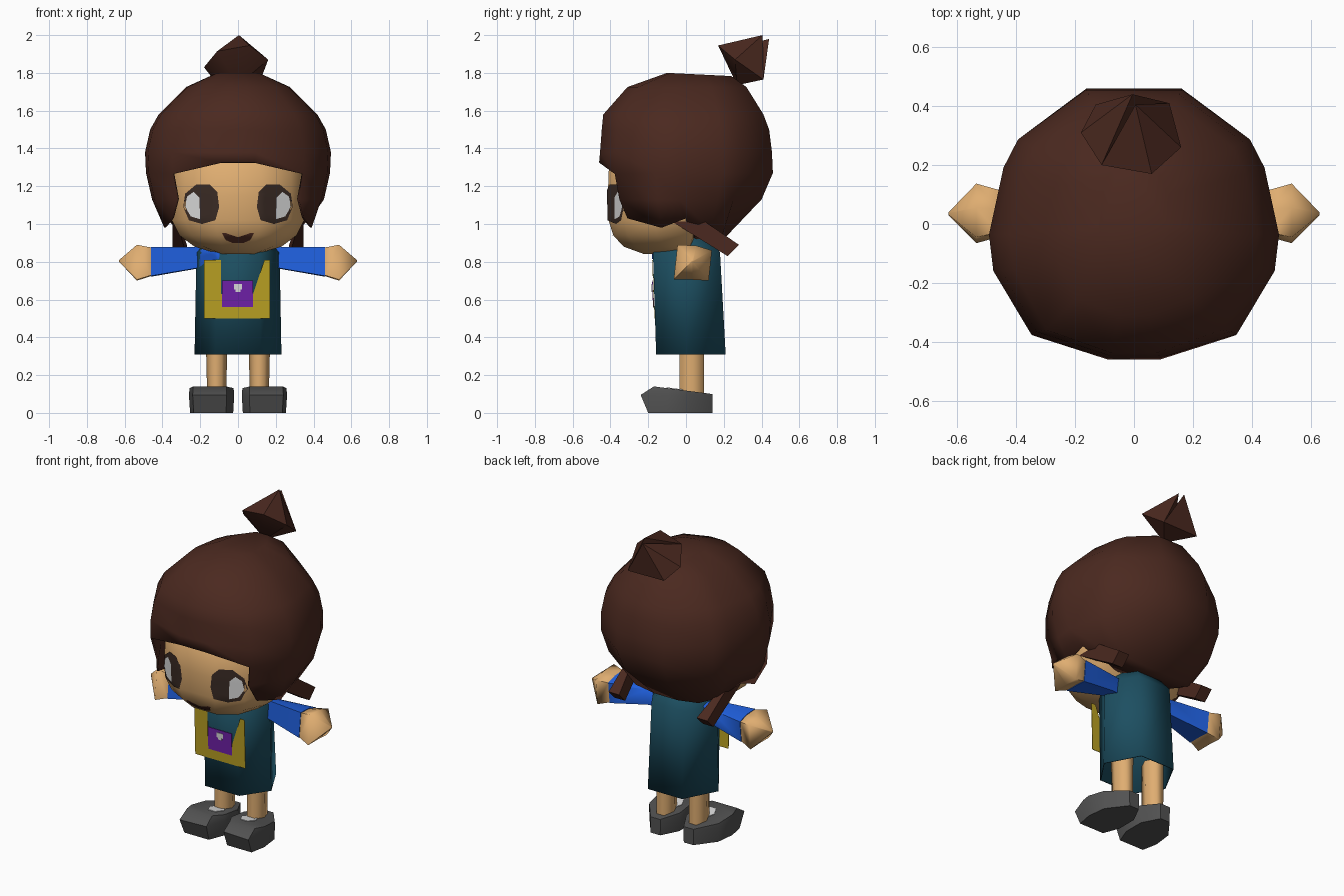
import bpy, bmesh, math
from mathutils import Vector
from mathutils.bvhtree import BVHTree

if "Cube" in bpy.data.objects:
    bpy.data.objects.remove(bpy.data.objects["Cube"])


def mat(name, r, g, b):
    m = bpy.data.materials.new(name)
    m.diffuse_color = (r, g, b, 1)
    m.use_nodes = True
    m.node_tree.nodes["Principled BSDF"].inputs["Base Color"].default_value = m.diffuse_color
    return m


SKIN = mat("skin", .74, .42, .165)
HAIR = mat("hair_brown", .070, .022, .014)
DRESS = mat("dress_teal", .012, .078, .12)
BLUE = mat("sleeve_blue", .014, .115, .72)
YELLOW = mat("bag_yellow", .49, .355, .017)
PURPLE = mat("pocket_purple", .16, .015, .39)
SHOE = mat("shoe_grey", .085, .085, .085)
DARK = mat("eye_dark", .042, .024, .018)
WHITE = mat("white", .7, .7, .7)


def finish(name, verts, faces, material, angle=50, solid=0.0):
    me = bpy.data.meshes.new(name)
    me.from_pydata([tuple(v) for v in verts], [], faces)
    bm = bmesh.new()
    bm.from_mesh(me)
    bmesh.ops.recalc_face_normals(bm, faces=bm.faces)
    bm.to_mesh(me)
    bm.free()
    ob = bpy.data.objects.new(name, me)
    bpy.context.collection.objects.link(ob)
    me.materials.append(material)
    if solid:
        s = ob.modifiers.new("thickness", 'SOLIDIFY')
        s.thickness, s.offset = solid, -1
    bpy.ops.object.select_all(action='DESELECT')
    ob.select_set(True)
    bpy.context.view_layer.objects.active = ob
    if angle:
        bpy.ops.object.shade_smooth_by_angle(angle=math.radians(angle))
    return ob


def loft(name, rings, material, angle=50, open_start=False, solid=0.0):
    """Skin over rings of equal length, capped at the ends."""
    n = len(rings[0])
    verts = [p for r in rings for p in r]
    faces = [(k*n+i, k*n+(i+1) % n, (k+1)*n+(i+1) % n, (k+1)*n+i)
             for k in range(len(rings)-1) for i in range(n)]
    faces.append(tuple(range((len(rings)-1)*n, len(rings)*n)))
    if not open_start:
        faces.append(tuple(range(n)))
    return finish(name, verts, faces, material, angle, solid)


def around(half):
    """Mirror a front-to-back half outline into a full loop."""
    return half + [(-u, v) for u, v in reversed(half) if u > 0]


def ring(outline, z, rx, yf, yb):
    return [(u*rx, v*yb if v > 0 else -v*yf, z) for u, v in outline]


def patch(name, target, outline, material, lift, sx=1):
    """Thin painted plate draped on the front of a target object."""
    bvh = BVHTree.FromPolygons([v.co for v in target.data.vertices],
                               [p.vertices for p in target.data.polygons])
    pts = [Vector((x*sx, z)) for x, z in outline]
    pts = [a.lerp(b, t/3) for a, b in zip(pts, pts[1:]+pts[:1]) for t in range(3)]
    c = sum(pts, Vector((0, 0)))/len(pts)
    flat = [c.lerp(p, s) for s in (1, .8, .6, .4, .2) for p in pts] + [c]
    verts = []
    for p in flat:
        hit = bvh.ray_cast(Vector((p.x, -2, p.y)), Vector((0, 1, 0)))[0]
        verts.append((p.x, (hit.y if hit else -.1)-lift, p.y))
    n = len(pts)
    faces = [(k*n+i, k*n+(i+1) % n, (k+1)*n+(i+1) % n, (k+1)*n+i)
             for k in range(4) for i in range(n)]
    faces += [(4*n+i, 4*n+(i+1) % n, 5*n) for i in range(n)]
    return finish(name, verts, faces, material)


def plate(name, outline, lift, material):
    """Flat plate leaning with the front of the dress."""
    return loft(name, [[(x, -.158-.0315*(z-.31)-lift+d, z) for x, z in outline]
                       for d in (0, .003)], material, 0)


# Head
face = around([(.35, -1), (.8, -.8), (1, -.4), (1, .2), (.75, .75), (.3, 1)])
head = loft("head", [ring(face, *r) for r in (
    (.84, .10, -.22, -.02), (.88, .23, -.33, .03), (.94, .31, -.385, .05),
    (1.02, .35, -.41, .10), (1.15, .352, -.413, .25), (1.28, .35, -.41, .28),
    (1.45, .26, -.30, .25))], SKIN, 60)

# Eyes and mouth
eye = [(.12, 1.02), (.10, 1.09), (.11, 1.17), (.15, 1.21), (.22, 1.21),
       (.28, 1.16), (.29, 1.09), (.26, 1.02), (.19, 1.0)]
glint = [(.205, 1.14), (.235, 1.17), (.27, 1.145), (.28, 1.09), (.25, 1.04), (.20, 1.025)]
for s, side in ((1, "right"), (-1, "left")):
    patch("eye_"+side, head, eye, DARK, .005, s)
    patch("eye_white_"+side, head, glint, WHITE, .008, s)
patch("mouth", head, [(-.085, .952), (-.065, .952), (-.04, .93), (.04, .93), (.065, .952),
                      (.085, .952), (.065, .915), (.03, .9), (-.03, .9), (-.065, .915)],
      HAIR, .006)

# Hair cap: columns run down from the crown, with the fringe cut short
cols = around([(.18, -1), (.71, -.82), (.97, -.35), (1, -.08), (.9, .42), (.8, .63), (.33, 1)])
rows = [ring(cols, *r) for r in (
    (1.79, .12, -.10, .24), (1.725, .275, -.31, .32), (1.58, .42, -.438, .41),
    (1.50, .465, -.446, .44), (1.38, .492, -.455, .455), (1.27, .487, -.46, .46),
    (1.13, .455, -.43, .40))]
rows[0] = [(x, y, 1.795-.05*y) for x, y, z in rows[0]]
tips = [(.08, -.4, 1.1), (.35, -.31, 1.03), (.39, -.13, .98), (.385, 0, 1.03),
        (.31, .13, .965), (.22, .19, .935), (.08, .20, .92)]
neck = [(.08, -.3, 1.1), (.32, -.28, 1.05), (.33, -.10, 1.0), (.29, 0, 1.0),
        (.17, .03, .93), (.12, .06, .92), (.05, .08, .91)]
rows += [h + [(-x, y, z) for x, y, z in reversed(h)] for h in (tips, neck)]
for i, z in ((0, 1.325), (13, 1.325), (1, 1.265), (12, 1.265)):
    rows[5][i] = (*rows[5][i][:2], z)
N = len(cols)
hv = [p for r in rows for p in r]
hf = [tuple(range(N))] + [
    (k*N+i, k*N+(i+1) % N, (k+1)*N+(i+1) % N, (k+1)*N+i)
    for k in range(8) for i in range(N)
    if k < 5 or i not in (0, 12, 13) and (k < 7 or 3 <= i <= 9)]
used = sorted({i for f in hf for i in f})
remap = {o: n for n, o in enumerate(used)}
finish("hair_cap", [hv[i] for i in used], [tuple(remap[i] for i in f) for f in hf],
       HAIR, 60, .012)

# Bun: a faceted knot with a split tip
bun = [(-.18, .31, 1.83), (-.11, .20, 1.915), (.06, .17, 1.945),
       (.16, .26, 1.87), (.12, .41, 1.765), (-.13, .405, 1.765),
       (0, .27, 1.735), (.005, .405, 2.0), (-.005, .44, 1.98), (0, .385, 1.94)]
finish("hair_bun", bun, [(i, (i+1) % 6, 6) for i in range(6)] + [
    (1, 2, 7), (2, 3, 7), (3, 4, 7), (4, 5, 8), (5, 0, 8), (0, 1, 8),
    (7, 9, 1), (9, 8, 1), (4, 9, 7), (4, 8, 9)], HAIR, 30)

# Dress: six-sided tube, open at the hem
hexagon = around([(.52, -1), (1, .02), (.52, 1)])
dress = loft("dress", [ring(hexagon, *r) for r in (
    (.31, .23, -.158, .21), (.85, .22, -.175, .18), (.96, .12, -.10, .10))],
    DRESS, 75, True, .006)
patch("shoulder_patch", dress, [(-.205, .77), (-.17, .80), (-.10, .815), (-.095, .875),
                                (-.17, .88), (-.20, .86)], BLUE, .006)

# Bag on the front
plate("bag", [(-.18, .50), (.17, .50), (.17, .81), (.14, .81), (.08, .63),
              (-.09, .63), (-.09, .81), (-.18, .81)], .005, YELLOW)
plate("bag_pocket", [(-.085, .56), (.08, .56), (.08, .70), (-.085, .70)], .009, PURPLE)
plate("bag_button", [(-.012, .64), (.012, .64), (.012, .652), (.022, .652),
                     (.022, .682), (-.022, .682), (-.022, .652), (-.012, .652)], .013, WHITE)

limb = [(-1, -.9), (-.8, .95), (.2, .9), (1.02, .65), (.85, -.95), (0, -.9)]
hexa = [(math.cos(a*math.pi/3), math.sin(a*math.pi/3)) for a in range(6)]
foot = [(.02, -.10), (.06, -.23), (.24, -.24), (.26, -.10), (.245, .02),
        (.15, .14), (.08, .14), (.02, .03)]
for s, side in ((1, "right"), (-1, "left")):
    # Sleeve and hand
    def cuff(x, z, ry, rz=None):
        return [(s*x, .035+u*ry, z+v*(rz or ry)) for u, v in limb]
    loft("sleeve_"+side, [cuff(.12, .82, .03, .055), cuff(.22, .82, .045, .06),
                          cuff(.46, .80, .083)], BLUE, 75)
    loft("hand_"+side, [cuff(.44, .80, .07), cuff(.462, .80, .08),
                        cuff(.535, .795, .1), cuff(.63, .805, .004)], SKIN, 65)

    # Leg
    loft("leg_"+side, [[(s*(.113+u*rx), .03+v*.075, z) for u, v in hexa]
                       for z, rx in ((.08, .05), (.42, .058))], SKIN, 75)

    # Shoe with sock showing in front of the ankle
    def sole_top(y):
        return .118-.13*y
    top = [(.14+(x-.14)*.97, max(y, -.17)) for x, y in foot]
    loft("shoe_"+side, [
        [(s*(.13+(x-.13)*.95), max(y, -.2), 0) for x, y in foot],
        [(s*x, y, .095) for x, y in foot],
        [(s*x, y, sole_top(y)) for x, y in top]], SHOE, 50)
    loft("sock_"+side, [[(s*(.113+u*.05), -.05+v*.06, sole_top(-.05+v*.06)+d)
                         for u, v in hexa] for d in (-.003, .004)], WHITE, 0)

    # Loose strand behind the ear
    loft("hair_strand_"+side, [
        [(s*(x+a*w), y+b*hy, z+b*hz) for a, b in ((-1, -1), (1, -1), (1, 1), (-1, 1))]
        for x, y, z, w, hy, hz in ((.335, -.02, 1.035, .012, .05, .025),
                                   (.308, .25, .86, .037, .03, .03))], HAIR, 30)
